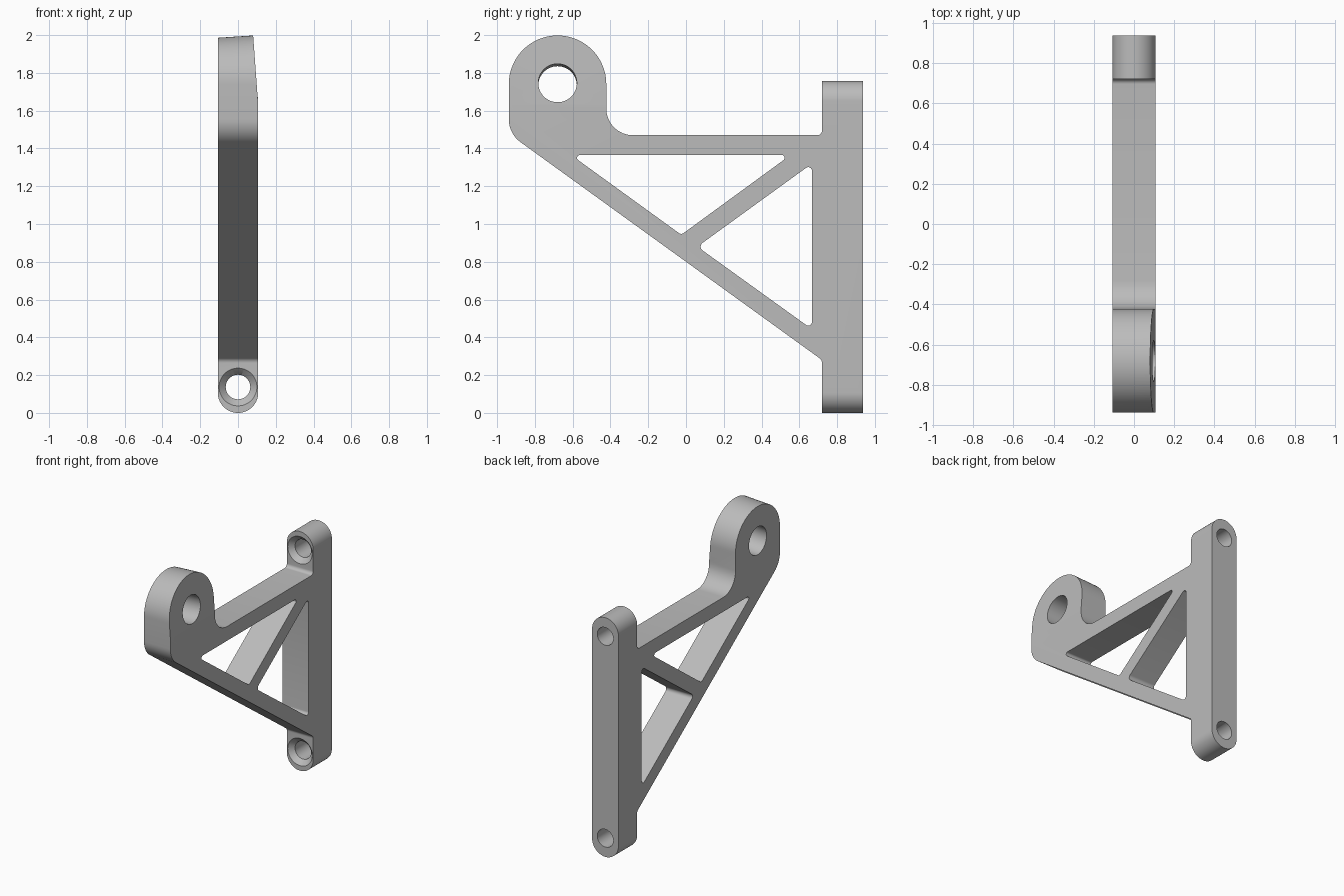
import bpy, bmesh
from math import pi, sin, cos, tan, atan2
from mathutils import Vector, Matrix

cube = bpy.data.objects.get("Cube")
if cube:
    bpy.data.objects.remove(cube, do_unlink=True)

HALF = 0.107                 # half the bracket thickness
FRONT, BACK = 0.72, 0.937    # mounting bar faces
BAR_TOP = 1.757
EYE = Vector((0, -0.68, 1.74))
EYE_R = 0.258
TILT = 0.065                 # slight lean of the eye

grey = bpy.data.materials.new("bracket grey")
grey.use_nodes = True
colour = (0.5, 0.5, 0.5, 1)
grey.diffuse_color = colour
grey.node_tree.nodes["Principled BSDF"].inputs["Base Color"].default_value = colour


def rounded(corners, steps=8):
    """Outline with each (u, v, radius) corner replaced by a fillet arc."""
    out = []
    for i, (u, v, r) in enumerate(corners):
        p = Vector((u, v))
        if r == 0:
            out.append(p)
            continue
        a = (Vector(corners[i - 1][:2]) - p).normalized()
        b = (Vector(corners[(i + 1) % len(corners)][:2]) - p).normalized()
        half = a.angle(b) / 2
        centre = p + (a + b).normalized() * (r / sin(half))
        start = p + a * (r / tan(half)) - centre
        end = p + b * (r / tan(half)) - centre
        sweep = atan2(start.x * end.y - start.y * end.x, start.dot(end))
        out += [centre + Matrix.Rotation(sweep * k / steps, 2) @ start
                for k in range(steps + 1)]
    return out


def finish(bm, name):
    bmesh.ops.recalc_face_normals(bm, faces=bm.faces)
    mesh = bpy.data.meshes.new(name)
    bm.to_mesh(mesh)
    bm.free()
    mesh.materials.append(grey)
    ob = bpy.data.objects.new(name, mesh)
    bpy.context.collection.objects.link(ob)
    return ob


def prism(name, points, axis, lo, hi):
    """Extrude an outline along x (points are y, z) or y (points are x, z)."""
    bm = bmesh.new()
    place = (lambda p: (lo, p.x, p.y)) if axis == "x" else (lambda p: (p.x, lo, p.y))
    face = bm.faces.new([bm.verts.new(place(p)) for p in points])
    ext = bmesh.ops.extrude_face_region(bm, geom=[face])
    move = Vector((hi - lo, 0, 0)) if axis == "x" else Vector((0, hi - lo, 0))
    bmesh.ops.translate(bm, vec=move,
                        verts=[g for g in ext["geom"] if isinstance(g, bmesh.types.BMVert)])
    return finish(bm, name)


def cone(name, start, end, r1, r2):
    bm = bmesh.new()
    d = Vector(end) - Vector(start)
    turn = d.to_track_quat("Z", "Y").to_matrix().to_4x4()
    mid = (Vector(start) + Vector(end)) / 2
    bmesh.ops.create_cone(bm, cap_ends=True, segments=64, radius1=r1, radius2=r2,
                          depth=d.length, matrix=Matrix.Translation(mid) @ turn)
    return finish(bm, name)


def combine(ob, other, operation):
    mod = ob.modifiers.new(operation, "BOOLEAN")
    mod.operation, mod.solver, mod.object = operation, "EXACT", other
    bpy.context.view_layer.objects.active = ob
    bpy.ops.object.modifier_apply(modifier=mod.name)
    bpy.data.objects.remove(other, do_unlink=True)


# Arm outline: eye, top rail and sloping strut
arc = [(EYE.y - EYE_R * cos(pi * k / 48), EYE.z + EYE_R * sin(pi * k / 48), 0)
       for k in range(49)]
inside = FRONT + 0.08
outline = arc + [
    (EYE.y + EYE_R, 1.47, 0.14), (FRONT, 1.47, 0.025), (FRONT, 1.52, 0),
    (inside, 1.52, 0), (inside, 0.22, 0), (FRONT, 0.22, 0),
    (FRONT, 0.28, 0.03), (EYE.y - EYE_R, 1.478, 0.15)]
bracket = prism("bracket", rounded(outline), "x", -HALF, HALF)
for v in bracket.data.vertices:
    if v.co.z > EYE.z:
        v.co.z += (v.co.x - 0.08) * TILT * (v.co.z - EYE.z) / EYE_R

# Mounting bar with round ends
bar = rounded([(-HALF, 0, HALF * 0.999), (HALF, 0, HALF * 0.999),
               (HALF, BAR_TOP, HALF * 0.999), (-HALF, BAR_TOP, HALF * 0.999)], 20)
combine(bracket, prism("mounting_bar", bar, "y", FRONT, BACK), "UNION")

# Triangular windows either side of the rib
windows = [
    [(-0.608, 1.365, 0.015), (0.553, 1.365, 0.015), (-0.025, 0.943, 0.02)],
    [(0.667, 1.32, 0.02), (0.667, 0.443, 0.02), (0.06, 0.88, 0.025)]]
for w in windows:
    combine(bracket, prism("window_cutter", rounded(w), "x", -0.3, 0.3), "DIFFERENCE")

# Leaning face on the left side of the eye
lean = [Vector(p) for p in ((HALF, 1.63), (0.4, 1.63), (0.4, 2.2), (HALF - 0.57 * 0.073, 2.2))]
combine(bracket, prism("face_cutter", lean, "y", -1.2, 0.2), "DIFFERENCE")

# Eye bore, tilted with the face
axis = Vector((0.3, 0, 0.3 * TILT))
combine(bracket, cone("bore_cutter", EYE - axis, EYE + axis, 0.102, 0.102), "DIFFERENCE")

# Countersunk bolt holes
for z in (0.137, BAR_TOP - 0.137):
    combine(bracket, cone("bolt_cutter", (0, 0.6, z), (0, 1.1, z), 0.065, 0.065), "DIFFERENCE")
    combine(bracket, cone("sink_cutter", (0, FRONT - 0.005, z), (0, FRONT + 0.035, z),
                          0.105, 0.065), "DIFFERENCE")

bpy.ops.object.select_all(action="DESELECT")
bracket.select_set(True)
bpy.context.view_layer.objects.active = bracket
bpy.ops.object.shade_smooth_by_angle(angle=pi / 6)
